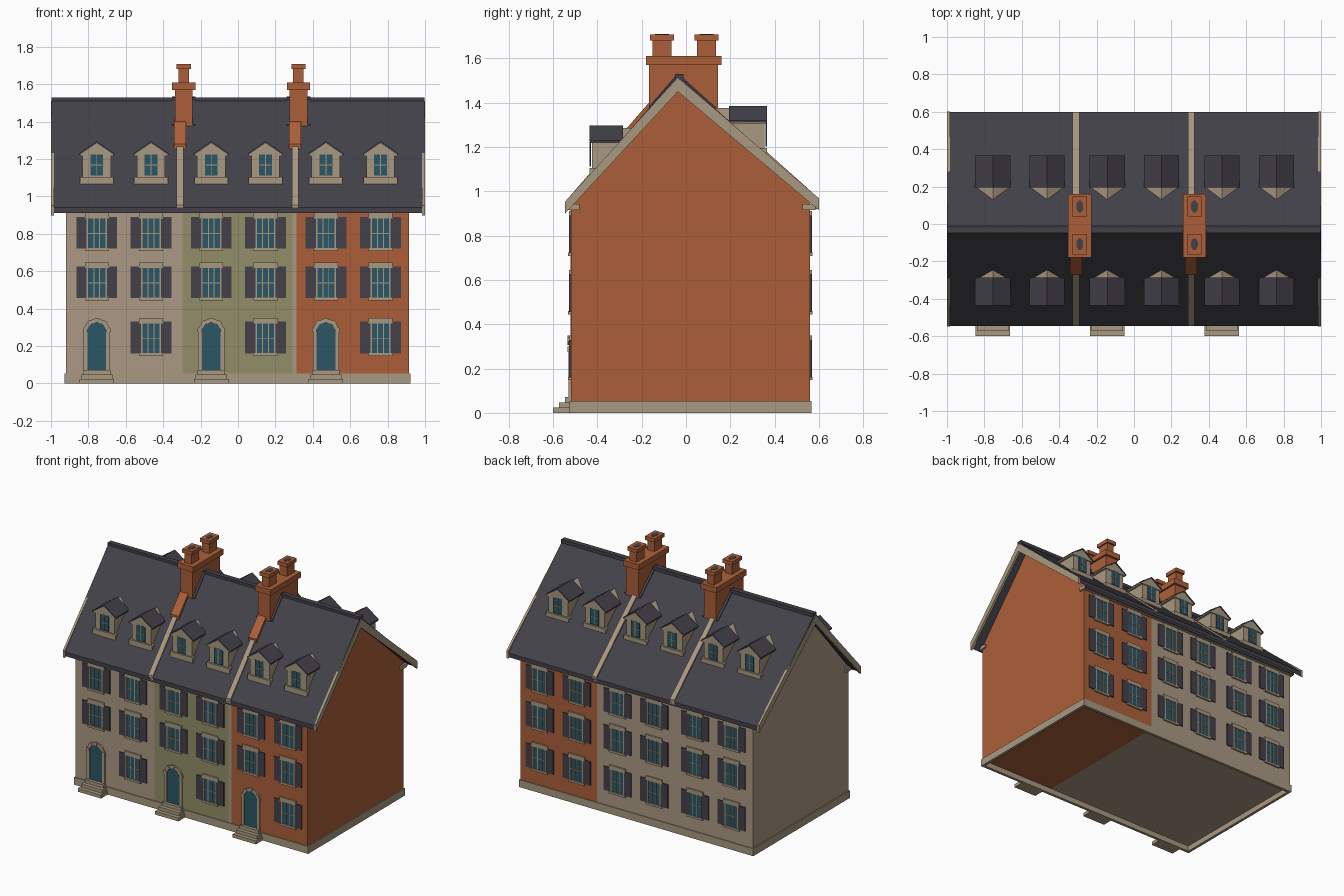
import bpy, bmesh, math

cube = bpy.data.objects.get("Cube")
if cube:
    bpy.data.objects.remove(cube, do_unlink=True)


def material(name, rgb):
    m = bpy.data.materials.new(name)
    m.use_nodes = True
    col = [(c / 255 / 12.92 if c < 11 else ((c / 255 + 0.055) / 1.055) ** 2.4) for c in rgb] + [1]
    m.diffuse_color = col
    m.node_tree.nodes["Principled BSDF"].inputs["Base Color"].default_value = col
    return m


STONE = material("pale stone trim", (169, 152, 128))
WALL = material("beige render", (171, 153, 133))
GREEN = material("olive render", (146, 142, 104))
BRICK = material("red brick", (172, 95, 57))
SLATE = material("dark slate", (67, 65, 73))
GLASS = material("teal glass", (44, 86, 101))


class Part:
    """Collects simple solids into one object."""

    def __init__(self, name, *mats):
        self.name, self.mats, self.bm = name, mats, bmesh.new()

    def prism(self, pts, a, b, axis, mat=0):
        # Extrude a 2D outline along an axis from a to b
        def place(p, t):
            return {"x": (t, *p), "y": (p[0], t, p[1]), "z": (*p, t)}[axis]
        rings = [[self.bm.verts.new(place(p, t)) for p in pts] for t in (a, b)]
        faces = [self.bm.faces.new(r) for r in rings]
        n = len(pts)
        for i in range(n):
            j = (i + 1) % n
            faces.append(self.bm.faces.new((rings[0][i], rings[0][j], rings[1][j], rings[1][i])))
        bmesh.ops.recalc_face_normals(self.bm, faces=faces)
        for f in faces:
            f.material_index = mat
        return faces

    def box(self, x0, x1, y0, y1, z0, z1, mat=0):
        return self.prism([(x0, z0), (x1, z0), (x1, z1), (x0, z1)], y0, y1, "y", mat)

    def finish(self):
        me = bpy.data.meshes.new(self.name)
        self.bm.to_mesh(me)
        self.bm.free()
        for m in self.mats:
            me.materials.append(m)
        ob = bpy.data.objects.new(self.name, me)
        bpy.context.collection.objects.link(ob)
        return ob


RIDGE_Y, RIDGE_Z = -0.037, 1.525
FRONT, BACK = -0.52, 0.56
EAVE_F, EAVE_B = -0.545, 0.6
COLUMNS = (-0.755, -0.465, -0.143, 0.147, 0.47, 0.762)
DOORS = COLUMNS[::2]


def roof_z(y):
    return RIDGE_Z - (1.15 * (RIDGE_Y - y) if y < RIDGE_Y else 0.895 * (y - RIDGE_Y))


def slope(y0, y1, top0, top1, under):
    """Strip outline following the roof, bent at the ridge if it crosses it."""
    ys = [y0, y1]
    tops = [top0, top1]
    if y0 < RIDGE_Y < y1:
        ys.insert(1, RIDGE_Y)
        tops.insert(1, min(top0, top1))
    up = [(y, roof_z(y) + t) for y, t in zip(ys, tops)]
    return up + [(y, roof_z(y) - under) for y in reversed(ys)]


# Three terraced houses
gable = [(FRONT, 0.04), (BACK, 0.04), (BACK, roof_z(BACK) - 0.02),
         (RIDGE_Y, RIDGE_Z - 0.02), (FRONT, roof_z(FRONT) - 0.02)]
for name, x0, x1, mats in (("left_end_house", -0.92, -0.297, (WALL, WALL)),
                           ("middle_house", -0.297, 0.312, (WALL, GREEN)),
                           ("right_end_house", 0.312, 0.915, (BRICK, BRICK))):
    house = Part(name, *mats)
    for f in house.prism(gable, x0, x1, "x"):
        if f.normal.y < -0.9:
            f.material_index = 1
    house.finish()

strip = Part("party_wall_strip", STONE)
strip.box(0.292, 0.314, FRONT - 0.002, FRONT + 0.01, 0.05, 0.92)
strip.finish()

# Plinth ring
plinth = Part("plinth", STONE)
for y in (FRONT - 0.006, BACK - 0.014):
    plinth.box(-0.928, 0.923, y, y + 0.02, 0, 0.053)
for x in (-0.928, 0.903):
    plinth.box(x, x + 0.02, FRONT + 0.014, BACK - 0.014, 0, 0.053)
plinth.finish()

# Roof, ridge and verge boards
roof = Part("roof", SLATE)
roof.prism(slope(EAVE_F, EAVE_B, 0, 0, 0.03), -0.996, 0.996, "x")
roof.box(-0.996, 0.996, RIDGE_Y - 0.012, RIDGE_Y + 0.025, RIDGE_Z - 0.02, RIDGE_Z + 0.005)
roof.finish()

verge = Part("verge_boards", STONE)
for x in (-1.0, 0.984):
    for eave in (EAVE_F - 0.002, EAVE_B + 0.001):
        z = roof_z(eave)
        verge.prism([(eave, z + 0.014), (RIDGE_Y, RIDGE_Z - 0.014), (RIDGE_Y, RIDGE_Z - 0.075),
                     (eave, z - 0.04)], x, x + 0.016, "x")
verge.finish()

cornice = Part("eaves_cornice", STONE, SLATE)
cornice.box(-0.935, 0.928, FRONT - 0.018, FRONT + 0.04, 0.915, 0.942)
cornice.box(-0.935, 0.928, BACK - 0.035, BACK + 0.022, 0.915, 0.942)
cornice.box(-0.935, 0.928, FRONT - 0.024, FRONT - 0.018, 0.918, 0.942, 1)
cornice.box(-0.935, 0.928, BACK + 0.022, BACK + 0.028, 0.918, 0.942, 1)
cornice.finish()

# Party wall copings and chimneys
for side, cx, coping_x in (("left", -0.29, -0.31), ("right", 0.323, 0.306)):
    coping = Part(side + "_coping", STONE)
    coping.prism(slope(EAVE_F, EAVE_B, 0.013, 0.013, 0.02), coping_x - 0.018, coping_x + 0.018, "x")
    coping.finish()

    ch = Part(side + "_chimney", BRICK, SLATE)
    ch.box(cx - 0.048, cx + 0.048, -0.167, 0.145, 1.25, 1.57)
    ch.box(cx - 0.062, cx + 0.062, -0.18, 0.16, 1.57, 1.61)
    ch.prism(slope(-0.272, -0.16, 0.025, 0.025, 0.01), coping_x - 0.032, coping_x + 0.032, "x")
    ch.prism(slope(-0.165, 0.143, 0.008, 0.008, 0.01), cx - 0.064, cx + 0.064, "x", 1)
    for cy in (-0.108, 0.093):
        ch.box(cx - 0.028, cx + 0.028, cy - 0.043, cy + 0.043, 1.61, 1.68)
        ch.box(cx - 0.038, cx + 0.038, cy - 0.054, cy + 0.054, 1.68, 1.707)
        flue = [(cx + 0.02 * math.cos(i * math.pi / 4 + math.pi / 8),
                 cy + 0.034 * math.sin(i * math.pi / 4 + math.pi / 8)) for i in range(8)]
        ch.prism(flue, 1.705, 1.709, "z", 1)
    ch.finish()


def glazing(part, x, z0, z1, half, wall, s, bars, glass, stone):
    """Glass plate with thin glazing bars; s is the outward direction."""
    part.box(x - half, x + half, wall, wall + s * 0.004, z0, z1, glass)
    t = 0.0022
    for i in range(1, bars):
        bx = x - half + 2 * half * i / bars
        part.box(bx - t, bx + t, wall, wall + s * 0.007, z0, z1, stone)
    zm = (z0 + z1) / 2
    part.box(x - half, x + half, wall, wall + s * 0.0065, zm - t, zm + t, stone)


# Sash windows with shutters
def window(part, x, z, wall, s):
    h = 0.157
    glazing(part, x, z, z + h, 0.046, wall, s, 3, 1, 0)
    for d in (-1, 1):
        part.box(x + d * 0.046, x + d * 0.053, wall, wall + s * 0.008, z, z + h)
        part.box(x + d * 0.054, x + d * 0.109, wall, wall + s * 0.007, z - 0.003, z + h + 0.01, 2)
    part.box(x - 0.064, x + 0.064, wall, wall + s * 0.009, z + h, z + h + 0.03)
    part.box(x - 0.064, x + 0.064, wall, wall + s * 0.012, z - 0.015, z)


for name, wall, s in (("front_windows", FRONT, -1), ("back_windows", BACK, 1)):
    part = Part(name, STONE, GLASS, SLATE)
    for row, z in enumerate((0.163, 0.459, 0.724)):
        for x in COLUMNS:
            if not (s < 0 and row == 0 and x in DOORS):
                window(part, x, z, wall, s)
    part.finish()


# Arched doors with stone surrounds and steps
def arc(x, z, r, a0, a1, n):
    return [(x + r * math.cos(a0 + (a1 - a0) * i / n), z + r * math.sin(a0 + (a1 - a0) * i / n))
            for i in range(n + 1)]


SPRING, STONES = 0.275, 9
for i, x in enumerate(DOORS):
    door = Part("door_%d" % (i + 1), STONE, GLASS)
    door.prism([(x - 0.05, 0.07), (x + 0.05, 0.07)] + arc(x, SPRING, 0.05, 0, math.pi, 16),
               FRONT, FRONT - 0.004, "y", 1)
    for d in (-1, 1):
        door.box(x + d * 0.05, x + d * 0.07, FRONT, FRONT - 0.01, 0.07, SPRING)
    for k in range(STONES):
        a0, a1 = math.pi * k / STONES, math.pi * (k + 1) / STONES
        big = k % 2 == 0
        door.prism(arc(x, SPRING, 0.05, a0, a1, 2) + arc(x, SPRING, 0.075 if big else 0.07, a1, a0, 2),
                   FRONT, FRONT - (0.014 if big else 0.009), "y")
    door.finish()
    steps = Part("steps_%d" % (i + 1), STONE)
    for k in range(3):
        half = 0.092 - 0.009 * k
        steps.box(x - half, x + half, FRONT + 0.001, -0.6 + 0.027 * k, 0.024 * k, 0.024 * (k + 1))
    steps.finish()


# Dormers
def dormer(name, x, face, s, zb, slate_end, deep):
    ze, zp = zb + 0.152, zb + 0.212
    part = Part(name, STONE, GLASS, SLATE)
    part.prism([(x - 0.076, zb), (x + 0.076, zb), (x + 0.076, ze), (x - 0.076, ze)], face, deep, "y")
    part.prism([(x - 0.09, ze - 0.008), (x + 0.09, ze - 0.008), (x + 0.09, ze), (x, zp), (x - 0.09, ze)],
               face + s * 0.007, deep, "y")
    part.prism([(x - 0.094, ze - 0.004), (x, zp), (x + 0.094, ze - 0.004), (x + 0.094, ze + 0.005),
                (x, zp + 0.011), (x - 0.094, ze + 0.005)], face + s * 0.011, slate_end, "y", 2)
    part.box(x - 0.09, x + 0.09, face + s * 0.011, face - s * 0.04, zb - 0.006, zb + 0.032)
    glazing(part, x, zb + 0.04, zb + 0.15, 0.034, face + s * 0.004, s, 2, 1, 0)
    part.finish()


for i, x in enumerate(COLUMNS):
    dormer("front_dormer_%d" % (i + 1), x, -0.425, -1, 1.073, -0.285, -0.2)
    dormer("back_dormer_%d" % (i + 1), x, 0.355, 1, 1.163, 0.195, 0.1)
